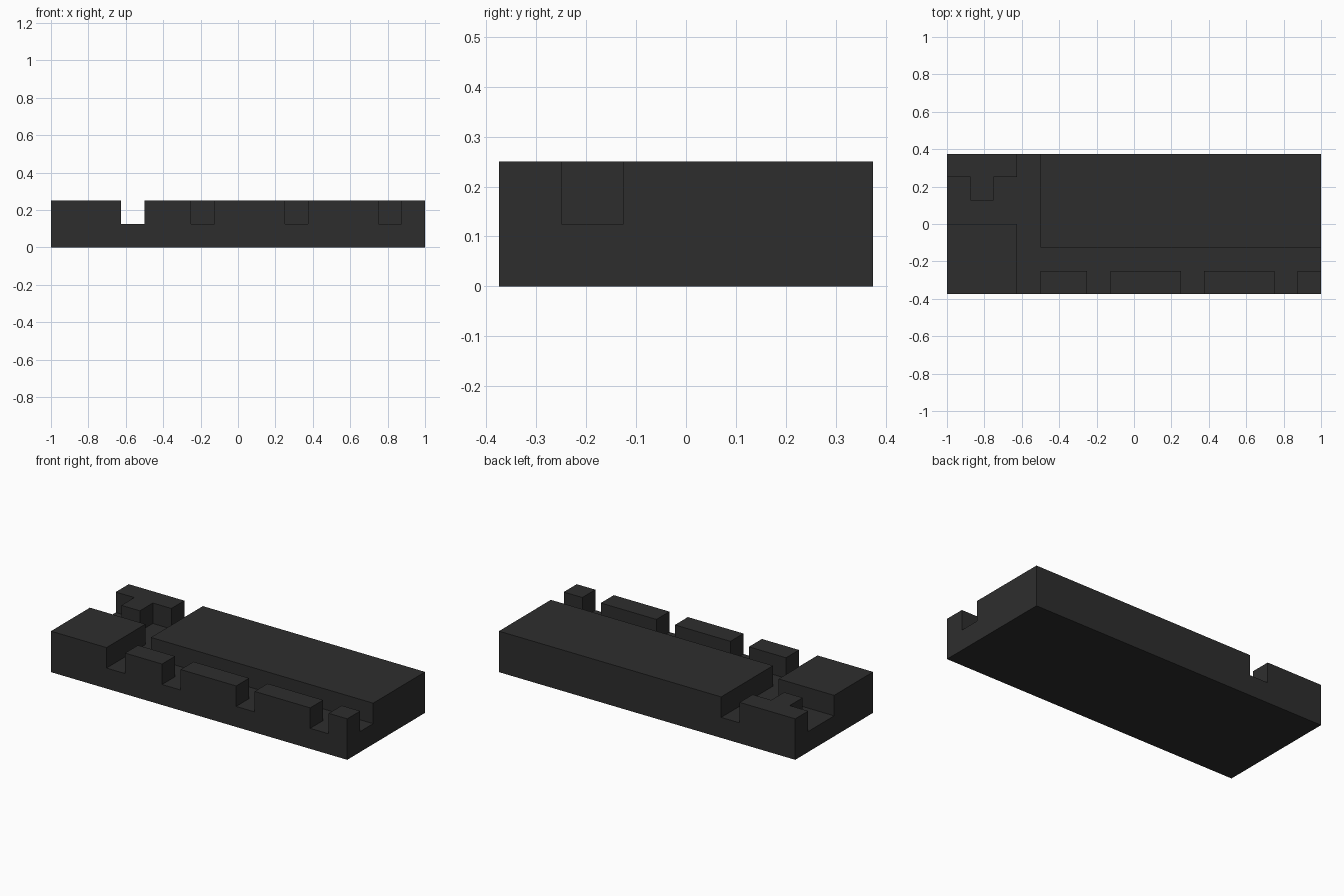
import bpy, bmesh, math

if "Cube" in bpy.data.objects:
    bpy.data.objects.remove(bpy.data.objects["Cube"])

U = 0.125            # layout module: every feature sits on this grid

charcoal = bpy.data.materials.new("charcoal")
charcoal.diffuse_color = (0.027, 0.027, 0.027, 1)
charcoal.use_nodes = True
charcoal.node_tree.nodes["Principled BSDF"].inputs["Base Color"].default_value = charcoal.diffuse_color

# Raised pads on the lower slab: (x0, x1, y0, y1)
pads = [
    (-0.5, 1, -0.125, 0.375),         # large main block
    (-1, -0.625, -0.375, 0),          # front left block
    (-1, -0.625, 0.25, 0.375),        # back left wall
    (-0.875, -0.75, 0.125, 0.25),     # tab on the back left wall
]
# Row of teeth along the front edge
pads += [(a, b, -0.375, -0.25) for a, b in
         ((-0.5, -0.25), (-0.125, 0.25), (0.375, 0.75), (0.875, 1))]


def raised(face):
    c = face.calc_center_median()
    return any(x0 < c.x < x1 and y0 < c.y < y1 for x0, x1, y0, y1 in pads)


def extrude(bm, faces, dz):
    geom = bmesh.ops.extrude_face_region(bm, geom=faces)["geom"]
    verts = [g for g in geom if isinstance(g, bmesh.types.BMVert)]
    bmesh.ops.translate(bm, verts=verts, vec=(0, 0, dz))


# Groove floor as a sheet of cells
bm = bmesh.new()
rows = [[bm.verts.new((-1 + i * U, -0.375 + j * U, U)) for i in range(17)] for j in range(7)]
for a, b in zip(rows, rows[1:]):
    for i in range(16):
        bm.faces.new((a[i], a[i + 1], b[i + 1], b[i]))

# Lower slab, then the pads pulled up from it
top = bm.faces[:]
extrude(bm, top, -U)
floor = [f for f in bm.faces if all(abs(v.co.z - U) < 1e-5 for v in f.verts)]
extrude(bm, [f for f in floor if raised(f)], U)

# Merge flat cells into clean faces
bmesh.ops.recalc_face_normals(bm, faces=bm.faces[:])
bmesh.ops.dissolve_limit(bm, angle_limit=math.radians(1), use_dissolve_boundaries=False,
                         verts=bm.verts[:], edges=bm.edges[:])
bmesh.ops.recalc_face_normals(bm, faces=bm.faces[:])

mesh = bpy.data.meshes.new("grooved_slab")
bm.to_mesh(mesh)
bm.free()
mesh.materials.append(charcoal)
slab = bpy.data.objects.new("grooved_slab", mesh)
bpy.context.collection.objects.link(slab)
